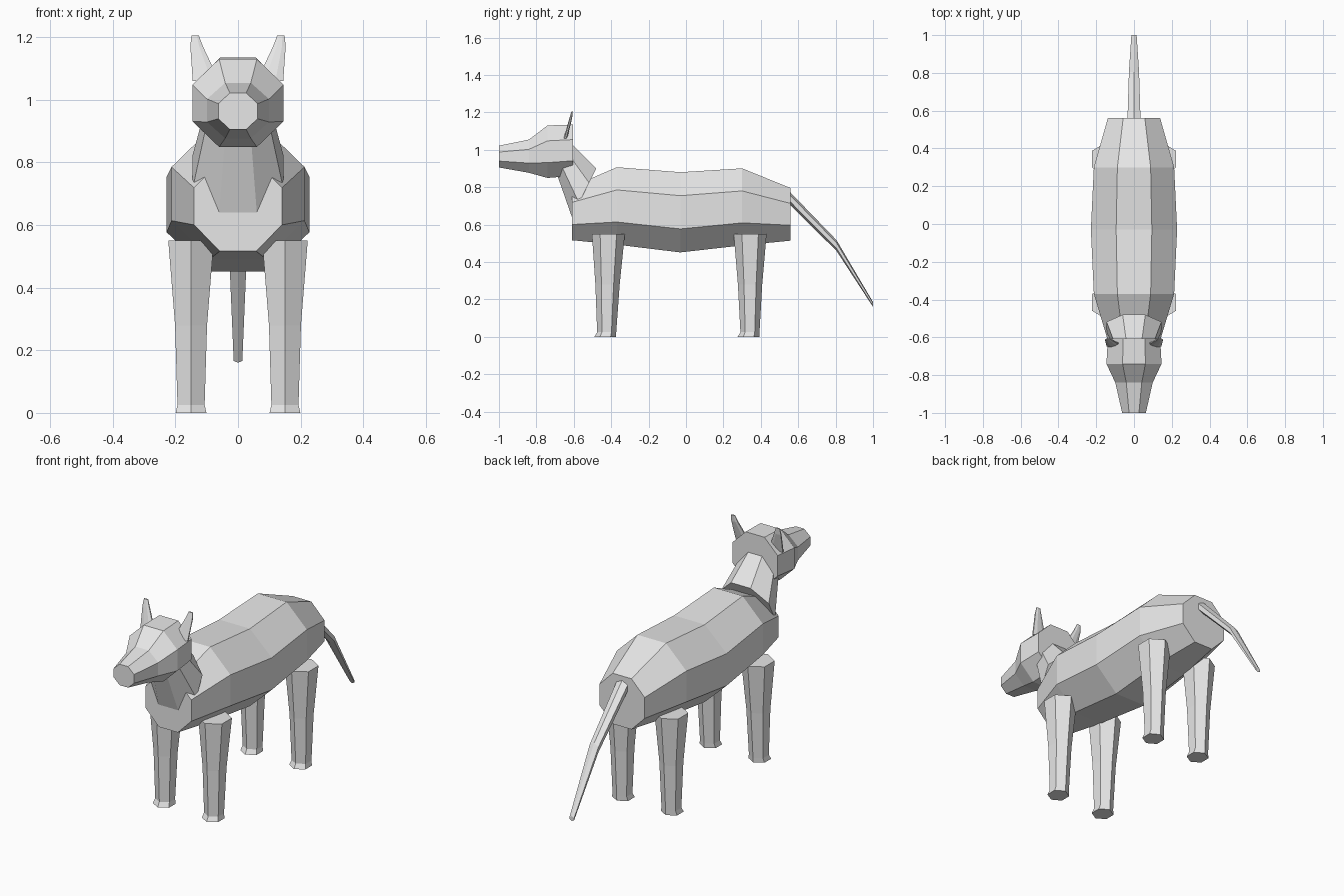
import bpy
import bmesh
from math import cos, sin, radians, tau
from mathutils import Vector

if "Cube" in bpy.data.objects:
    bpy.data.objects.remove(bpy.data.objects["Cube"], do_unlink=True)

grey = bpy.data.materials.new("plain_grey")
grey.use_nodes = True
grey.diffuse_color = (0.8, 0.8, 0.8, 1)
grey.node_tree.nodes["Principled BSDF"].inputs["Base Color"].default_value = (0.8, 0.8, 0.8, 1)


def loft(name, rings, sides, tilt=0):
    """Skin polygon rings (x, y, z, radius_x, radius_v); tilt leans each ring about x."""
    bm = bmesh.new()
    v_axis = Vector((0, sin(radians(tilt)), cos(radians(tilt))))
    loops = []
    for x, y, z, rx, rv in rings:
        loop = []
        for i in range(sides):
            a = tau * (i + 0.5) / sides
            p = Vector((x + rx * cos(a), y, z)) + v_axis * (rv * sin(a))
            loop.append(bm.verts.new(p))
        loops.append(loop)
    for a, b in zip(loops, loops[1:]):
        for i in range(sides):
            j = (i + 1) % sides
            bm.faces.new((a[i], a[j], b[j], b[i]))
    bm.faces.new(loops[0])
    bm.faces.new(loops[-1])
    bmesh.ops.recalc_face_normals(bm, faces=bm.faces)
    mesh = bpy.data.meshes.new(name)
    bm.to_mesh(mesh)
    bm.free()
    mesh.materials.append(grey)
    obj = bpy.data.objects.new(name, mesh)
    bpy.context.collection.objects.link(obj)
    return obj


# Trunk with raised shoulders and hips
loft("body", [
    (0, -0.61, 0.66, 0.152, 0.155),
    (0, -0.37, 0.70, 0.230, 0.224),
    (0, -0.03, 0.666, 0.247, 0.232),
    (0, 0.30, 0.695, 0.230, 0.223),
    (0, 0.56, 0.655, 0.150, 0.152),
], 8)

# Neck leaning up into the head
loft("neck", [
    (0, -0.545, 0.77, 0.157, 0.157),
    (0, -0.65, 0.95, 0.110, 0.097),
], 8, tilt=26.6)

# Head tapering to the muzzle
loft("head", [
    (0, -0.605, 0.998, 0.150, 0.148),
    (0, -0.74, 0.990, 0.158, 0.152),
    (0, -0.84, 0.966, 0.107, 0.096),
    (0, -1.00, 0.964, 0.068, 0.063),
], 8)

# Tail hanging down behind
loft("tail", [
    (0, 0.55, 0.747, 0.040, 0.034),
    (0, 0.805, 0.488, 0.031, 0.029),
    (0, 1.00, 0.173, 0.016, 0.013),
], 6)

for label, s in (("left", 1), ("right", -1)):
    # Thin ears
    loft(label + "_ear", [
        (s * 0.102, -0.645, 1.06, 0.046, 0.010),
        (s * 0.132, -0.616, 1.17, 0.022, 0.008),
        (s * 0.137, -0.609, 1.205, 0.013, 0.004),
    ], 8, tilt=90)

    # Legs with a small flared foot
    for end, top_y, ankle_y in (("front", -0.415, -0.424), ("rear", 0.343, 0.342)):
        mid_y = (top_y + ankle_y) / 2
        loft(f"{end}_{label}_leg", [
            (s * 0.15, top_y, 0.55, 0.084, 0.088),
            (s * 0.15, mid_y, 0.28, 0.059, 0.065),
            (s * 0.15, ankle_y, 0.025, 0.050, 0.051),
            (s * 0.15, ankle_y - 0.008, 0.0, 0.057, 0.058),
        ], 6, tilt=90)
